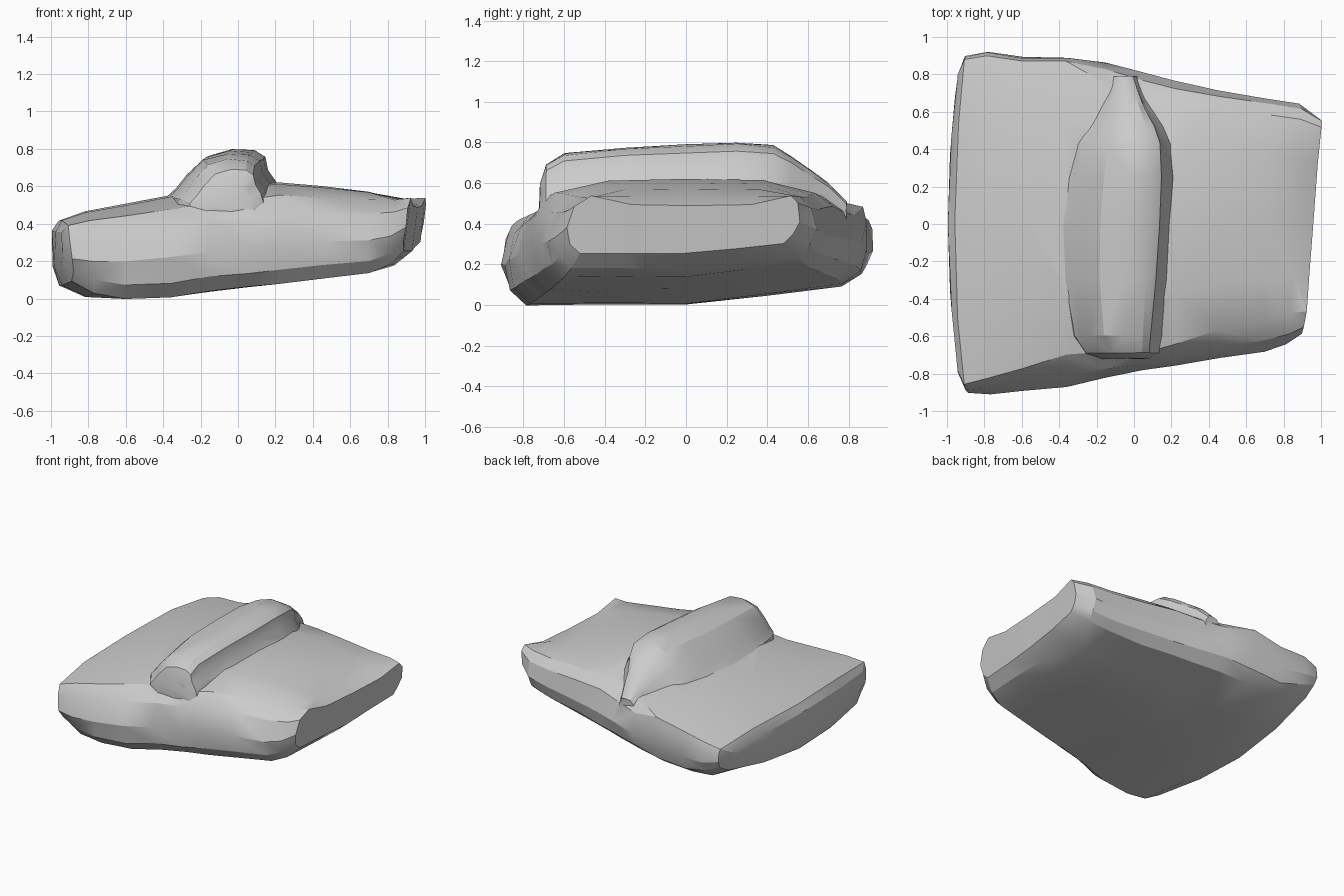
import bpy, bmesh, random

random.seed(4)
if "Cube" in bpy.data.objects:
    bpy.data.objects.remove(bpy.data.objects["Cube"])

grey = bpy.data.materials.new("stone grey")
grey.use_nodes = True
colour = (0.6, 0.6, 0.6, 1)
grey.diffuse_color = colour
grey.node_tree.nodes["Principled BSDF"].inputs["Base Color"].default_value = colour


def loft(name, rings, seam, wobble):
    """Skin closed rings of even length; caps are zipped shut from the seam point."""
    bm = bmesh.new()
    loops = []
    for ring in rings:
        loops.append([bm.verts.new([c + random.uniform(-wobble, wobble) for c in point])
                      for point in ring])
    count = len(loops[0])
    for first, second in zip(loops, loops[1:]):
        for i in range(count):
            j = (i + 1) % count
            bm.faces.new((first[i], first[j], second[j], second[i]))
    for end in (loops[0], loops[-1]):
        for k in range(count // 2):
            corners = [end[(seam + s) % count] for s in (k, k + 1, -k - 1, -k)]
            bm.faces.new(list(dict.fromkeys(corners)))
    bmesh.ops.triangulate(bm, faces=bm.faces[:], quad_method='SHORT_EDGE')
    bmesh.ops.recalc_face_normals(bm, faces=bm.faces[:])
    mesh = bpy.data.meshes.new(name)
    bm.to_mesh(mesh)
    bm.free()
    mesh.materials.append(grey)
    obj = bpy.data.objects.new(name, mesh)
    bpy.context.collection.objects.link(obj)
    return obj


def slab_ring(x, front, rim_front, rim_back, back, base, rim, crown):
    """Cross-section: flat base, sides leaning in to the rim, softly crowned top."""
    middle, half = (front + back) / 2, (back - front) / 2
    height = rim - base
    left, right = max(0, (-x - 0.6) / 0.4), max(0, (x - 0.7) / 0.25)

    def floor(y):
        """Base height: tilted up to the back, with lifted left corners."""
        return base + 0.13 * max(0, y - 0.05) + 0.07 * left * y ** 4

    # Base
    points = []
    for u in (-0.88, -0.45, 0, 0.45, 0.86):
        y = middle + u * half
        points.append((y, floor(y)))
    # Back side, top and front side
    rise = rim - floor(back)
    points += [(back - 0.03, floor(back) + 0.14 * rise),
               (back, floor(back) + 0.42 * rise),
               (back + 0.3 * (rim_back - back), floor(back) + 0.82 * rise)]
    for t in (1, 0.6, 0, -0.6, -1):
        y = (rim_front + rim_back) / 2 + t * (rim_back - rim_front) / 2
        points.append((y, rim + (crown - rim) * (1 - t ** 4)))
    points += [(front + 0.35 * (rim_front - front), base + 0.8 * height),
               (front, base + 0.45 * height),
               (front + 0.02 + 0.03 * left, base + (0.16 + 0.1 * left) * height)]

    # Bow the left end outwards, skew and undercut the right end
    return [(x + left * (0.08 + 0.25 * max(0, 0.3 - z)) * y * y
             + right * (0.08 * y + 0.12 * (z - 0.47)), y, z) for y, z in points]


# Main slab: x, front, front rim, back rim, back, base, rim height, crown height
stations = [
    (-0.995, -0.8, -0.78, 0.78, 0.8, 0.17, 0.35, 0.36),
    (-0.96, -0.9, -0.86, 0.88, 0.9, 0.07, 0.39, 0.42),
    (-0.82, -0.91, -0.83, 0.9, 0.92, 0.01, 0.42, 0.47),
    (-0.6, -0.89, -0.77, 0.87, 0.89, 0, 0.44, 0.51),
    (-0.36, -0.87, -0.7, 0.87, 0.89, 0.01, 0.48, 0.55),
    (-0.15, -0.82, -0.68, 0.75, 0.86, 0.04, 0.51, 0.58),
    (0.05, -0.785, -0.69, 0.67, 0.81, 0.06, 0.53, 0.61),
    (0.22, -0.755, -0.64, 0.63, 0.77, 0.08, 0.55, 0.62),
    (0.45, -0.72, -0.57, 0.61, 0.71, 0.11, 0.54, 0.6),
    (0.7, -0.68, -0.52, 0.59, 0.67, 0.14, 0.53, 0.57),
    (0.86, -0.64, -0.48, 0.56, 0.64, 0.18, 0.53, 0.53),
    (0.955, -0.59, -0.47, 0.52, 0.56, 0.25, 0.54, 0.49),
]
slab = loft("ridged_slab", [slab_ring(*s) for s in stations], 14, 0.004)

# Raised ridge across the top: y, left edge, right edge, top height
bands = [
    (-0.72, -0.16, 0.06, 0.6),
    (-0.69, -0.24, 0.1, 0.69),
    (-0.6, -0.3, 0.11, 0.745),
    (-0.3, -0.35, 0.14, 0.775),
    (0, -0.36, 0.16, 0.79),
    (0.25, -0.33, 0.17, 0.8),
    (0.43, -0.29, 0.16, 0.785),
    (0.52, -0.24, 0.13, 0.73),
    (0.62, -0.19, 0.07, 0.66),
    (0.7, -0.15, 0.03, 0.6),
    (0.79, -0.12, 0, 0.51),
]
# Ridge profile: hollow foot and long slope on the left, steep face on the right
profile = ((-0.08, 0), (-0.04, 0.34), (0.05, 0.46), (0.16, 0.66), (0.34, 0.9),
           (0.6, 1), (0.84, 0.98), (0.95, 0.89), (0.98, 0.7), (1.07, 0.52),
           (1.12, 0.3), (1.1, 0))
ridge = loft("ridge", [[(a + u * (b - a), y, 0.42 + v * (top - 0.42)) for u, v in profile]
                       for y, a, b, top in bands], 0, 0.003)

# Merge the ridge into the slab as one skin
bpy.ops.object.select_all(action='DESELECT')
slab.select_set(True)
bpy.context.view_layer.objects.active = slab
union = slab.modifiers.new("merge", 'BOOLEAN')
union.operation = 'UNION'
union.solver = 'EXACT'
union.object = ridge
bpy.ops.object.modifier_apply(modifier=union.name)
bpy.data.objects.remove(ridge)
bpy.ops.object.shade_smooth_by_angle(angle=0.45)
